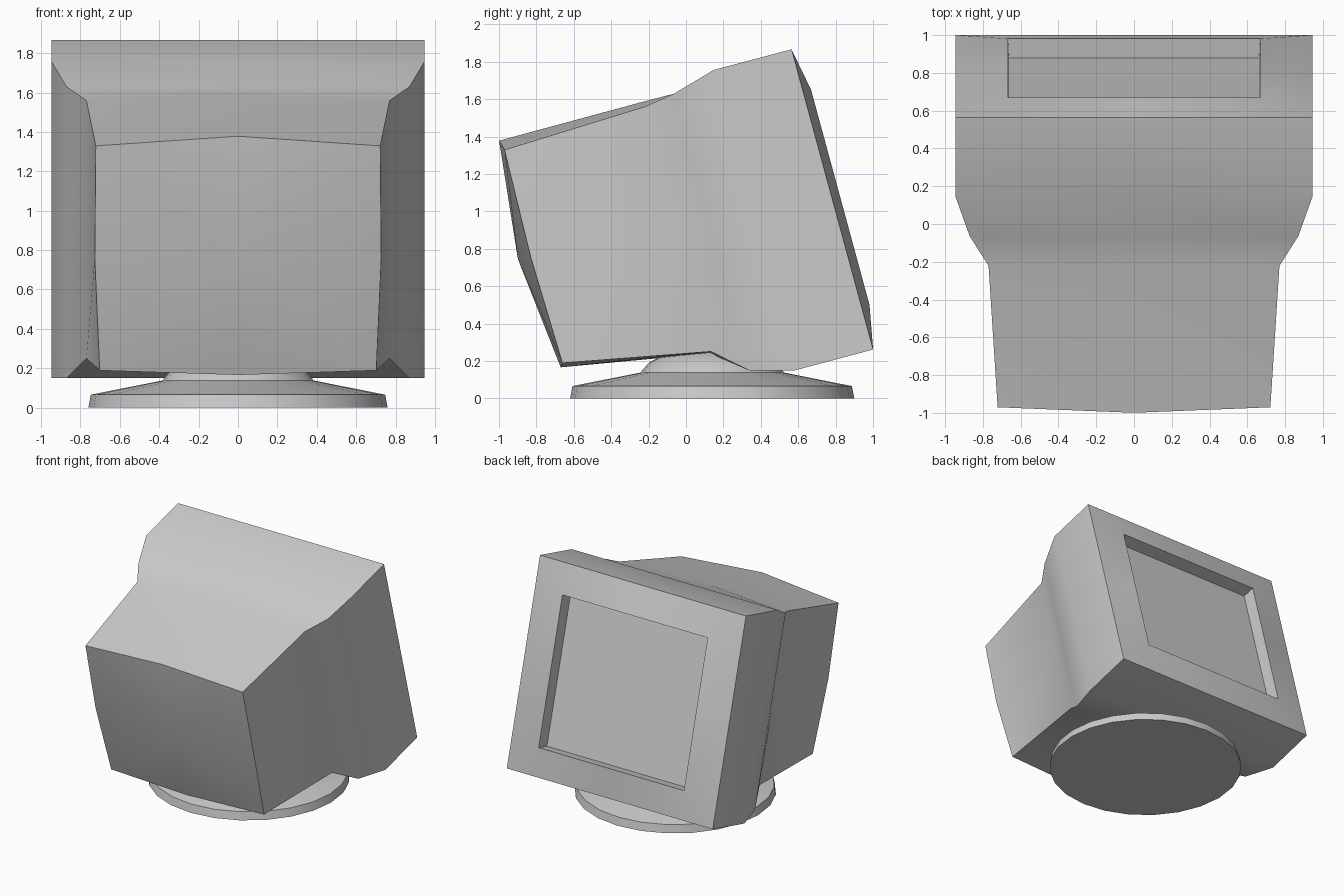
import bpy, bmesh, math
from mathutils import Matrix

if "Cube" in bpy.data.objects:
    bpy.data.objects.remove(bpy.data.objects["Cube"])

TILT = Matrix.Rotation(math.radians(15.2), 4, 'X')


def ring(bm, y, w_top, w_bot, z0, z1, up=0, down=0, side=0, back=0):
    """Eight-point rectangular section; the middle of each side may bulge."""
    zm, wm, yb = (z0 + z1) / 2, (w_top + w_bot) / 2, y - back
    pts = [(-w_bot, y, z0), (0, yb, z0 - down), (w_bot, y, z0), (wm + side, yb, zm),
           (w_top, y, z1), (0, yb, z1 + up), (-w_top, y, z1), (-wm - side, yb, zm)]
    return [bm.verts.new(p) for p in pts]


def bridge(bm, a, b):
    n = len(a)
    for i in range(n):
        j = (i + 1) % n
        bm.faces.new((a[i], a[j], b[j], b[i]))


def finish(bm, name, angle):
    bmesh.ops.recalc_face_normals(bm, faces=bm.faces[:])
    mesh = bpy.data.meshes.new(name)
    bm.to_mesh(mesh)
    bm.free()
    ob = bpy.data.objects.new(name, mesh)
    bpy.context.collection.objects.link(ob)
    bpy.ops.object.select_all(action='DESELECT')
    ob.select_set(True)
    bpy.context.view_layer.objects.active = ob
    bpy.ops.object.shade_smooth_by_angle(angle=math.radians(angle))
    return ob


# Monitor housing: tube cover, flared shoulder, front box, bezel and recessed screen
bm = bmesh.new()
sections = [
    (-0.588, 0.722, 0.702, 0.356, 1.537, 0.055, 0.020, 0.015, 0.015),
    (0.195, 0.77, 0.77, 0.207, 1.563, 0.028, 0.008, 0.004, 0.010),
    (0.365, 0.87, 0.87, 0.056, 1.589),
    (0.603, 0.946, 0.946, -0.008, 1.656),
    (1.034, 0.946, 0.946, -0.010, 1.653),
    (1.078, 0.667, 0.667, 0.226, 1.417),
    (0.973, 0.662, 0.662, 0.228, 1.415),
]
rings = [ring(bm, *s) for s in sections]
for a, b in zip(rings, rings[1:]):
    bridge(bm, a, b)
bm.faces.new(rings[-1])
# Bulged rear panel as a fan to its centre
tip = bm.verts.new((0, -0.672, 0.955))
for i in range(8):
    bm.faces.new((rings[0][i], rings[0][(i + 1) % 8], tip))
bmesh.ops.transform(bm, matrix=TILT, verts=bm.verts[:])
finish(bm, "monitor_housing", 30)

# Round swivel foot with a neck going into the housing
bm = bmesh.new()
SIDES = 24
profile = [(0.76, 0), (0.747, 0.066), (0.385, 0.138), (0.335, 0.195), (0.24, 0.24), (0.15, 0.265)]
loops = []
for r, z in profile:
    loops.append([bm.verts.new((r * math.cos(math.tau * i / SIDES),
                                0.14 + r * math.sin(math.tau * i / SIDES), z))
                  for i in range(SIDES)])
for a, b in zip(loops, loops[1:]):
    bridge(bm, a, b)
bm.faces.new(loops[0])
bm.faces.new(loops[-1])
finish(bm, "swivel_foot", 30)
